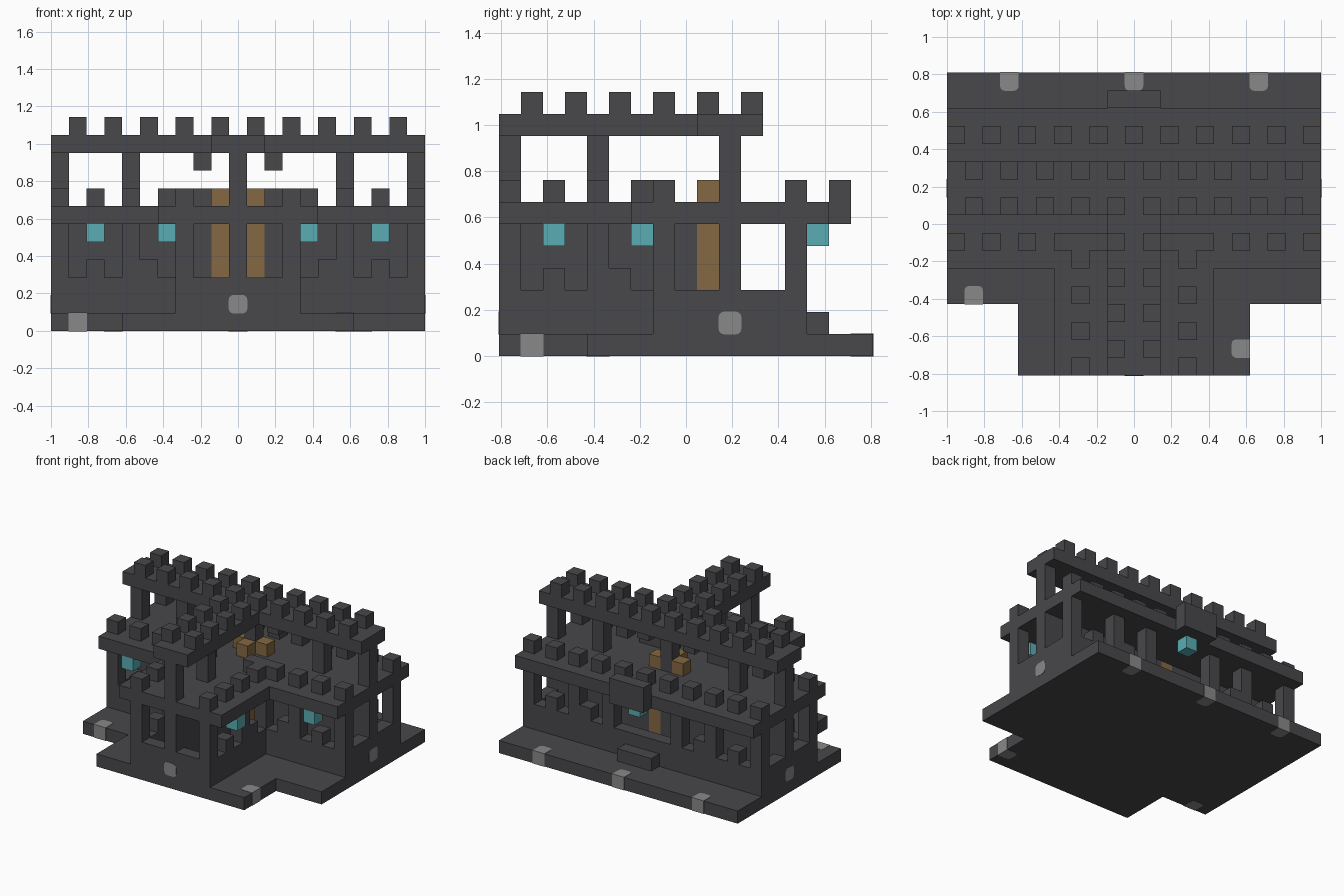
import bpy
import bmesh
from mathutils import Vector

U = 2 / 21             # size of one block
NX, NY = 21, 17        # blocks across and deep

cube = bpy.data.objects.get("Cube")
if cube:
    bpy.data.objects.remove(cube, do_unlink=True)


def material(name, colour):
    mat = bpy.data.materials.new(name)
    mat.use_nodes = True
    mat.diffuse_color = (*colour, 1)
    mat.node_tree.nodes["Principled BSDF"].inputs["Base Color"].default_value = (*colour, 1)
    return mat


stone = material("dark stone", (0.065, 0.064, 0.07))
wood = material("brown wood", (0.23, 0.138, 0.055))
glow = material("teal lamp", (0.1, 0.42, 0.46))
pale = material("pale stone", (0.25, 0.25, 0.25))


def finish(name, bm, mat):
    mesh = bpy.data.meshes.new(name)
    bm.to_mesh(mesh)
    bm.free()
    mesh.materials.append(mat)
    obj = bpy.data.objects.new(name, mesh)
    bpy.context.collection.objects.link(obj)
    return obj


def add_box(bm, x, y, z, grow=0.0):
    """Box from block ranges along each axis."""
    lo = Vector((x[0] - NX / 2, y[0] - NY / 2, z[0])) * U
    hi = Vector((x[1] - NX / 2, y[1] - NY / 2, z[1])) * U
    verts = bmesh.ops.create_cube(bm, size=1)["verts"]
    for v in verts:
        v.co = (lo + hi) / 2 + Vector(c * (s + 2 * grow) for c, s in zip(v.co, hi - lo))
    return verts


def part(name, boxes, mat=stone, mirror=False):
    bm = bmesh.new()
    for x, y, z in boxes:
        add_box(bm, x, y, z)
        if mirror:
            add_box(bm, (NX - x[1], NX - x[0]), y, z)
    return finish(name, bm, mat)


def posts(cells, z):
    return [((i, i + 1), (j, j + 1), z) for i, j in cells]


SILL, WINDOW, DECK, TOOTH = (1, 3), (3, 6), (6, 7), (7, 8)
HIGH_POST, HIGH_DECK, HIGH_TOOTH = (7, 10), (10, 11), (11, 12)

# Base plate in a T shape
part("base_plate", [((4, 17), (0, 4), (0, 1)), ((0, NX), (4, NY), (0, 1))])

# Low outer walls below the windows
part("front_wall", [((7, 14), (0, 1), SILL)])
part("back_wall", [((0, NX), (13, 14), SILL)])
part("side_walls", [((7, 8), (1, 7), SILL), ((0, 8), (7, 8), SILL),
                    ((0, 1), (8, 13), SILL)], mirror=True)

# Posts between the windows
part("window_posts", posts([(7, 0), (7, 4), (7, 7), (4, 7), (0, 7), (0, 10),
                            (0, 13), (4, 13), (7, 13)], WINDOW), mirror=True)
part("front_middle_post", posts([(10, 0)], WINDOW))

# Single blocks standing on the window sills
part("sill_blocks", posts([(2, 7), (5, 7), (7, 2), (7, 5), (2, 13), (5, 13)], (3, 4)),
     mirror=True)

# Inner walls in a T shape, around the wooden centre
part("inner_cross_walls", [((1, 9), (10, 11), (1, 6))], mirror=True)
part("inner_stem_wall", [((10, 11), (1, 9), (1, 6))])
part("centre_post", posts([(10, 10)], (1, 10)))
part("wooden_columns", posts([(9, 10), (11, 10), (10, 9)], (1, 8)), wood)

# Lower deck with battlements
part("lower_deck", [((6, 15), (0, 6), DECK), ((0, NX), (6, 15), DECK)])
part("back_battlements", posts([(i, 13) for i in range(0, NX, 2)], TOOTH))
part("front_battlements", posts([(i, 7) for i in (0, 2, 4, 6, 7, 8)], TOOTH), mirror=True)
part("stem_battlements", posts([(7, j) for j in range(0, 7, 2)], TOOTH), mirror=True)

# Back balcony and the step below it
part("back_balcony", [((9, 12), (15, 16), (6, 8))])
part("back_step", [((9, 12), (14, 15), (1, 2))])

# Upper deck on posts
part("upper_side_posts", posts([(0, 10), (4, 10)], HIGH_POST), mirror=True)
part("upper_stem_posts", posts([(10, 0), (10, 4)], HIGH_POST))
part("upper_brackets", posts([(8, 10)], (9, 10)), mirror=True)
part("upper_deck", [((9, 12), (0, 9), HIGH_DECK), ((0, NX), (9, 12), HIGH_DECK)])
part("upper_battlements", posts([(i, j) for i in range(1, NX, 2) for j in (9, 11)], HIGH_TOOTH))
part("upper_stem_battlements", posts([(9, j) for j in range(1, 9, 2)], HIGH_TOOTH), mirror=True)

# Lamps hanging under the lower deck
part("side_lamps", posts([(2, 6), (6, 2)], (5, 6)), glow, mirror=True)
part("back_lamp", posts([(10, 14)], (5, 6)), glow)


def spot(name, cell, outward, on_edge):
    """Pale rounded block set almost flush in the stone."""
    i, j, k = cell
    out = Vector(outward)
    bm = bmesh.new()
    add_box(bm, (i, i + 1), (j, j + 1), (k, k + 1), grow=0.002)
    centre = sum((v.co for v in bm.verts), Vector()) / 8
    axis = Vector((0, 0, 1)) if on_edge else out
    rounded = []
    for e in bm.edges:
        a, b = (v.co for v in e.verts)
        along = abs((b - a).normalized().dot(axis)) > 0.9
        inner = ((a + b) / 2 - centre).dot(out) < 0
        if along and (inner or not on_edge):
            rounded.append(e)
    bmesh.ops.bevel(bm, geom=rounded, offset=0.025, segments=3, profile=0.5,
                    affect='EDGES')
    finish(name, bm, pale)


# Pale spots along the base edges and on the walls
spot("base_spot_front", (1, 4, 0), (0, -1, 0), True)
spot("base_spot_side", (16, 1, 0), (1, 0, 0), True)
for i in (3, 10, 17):
    spot("base_spot_back", (i, 16, 0), (0, 1, 0), True)
spot("wall_spot_front", (10, 0, 1), (0, -1, 0), False)
spot("wall_spot_left", (20, 10, 1), (1, 0, 0), False)
spot("wall_spot_right", (0, 10, 1), (-1, 0, 0), False)
